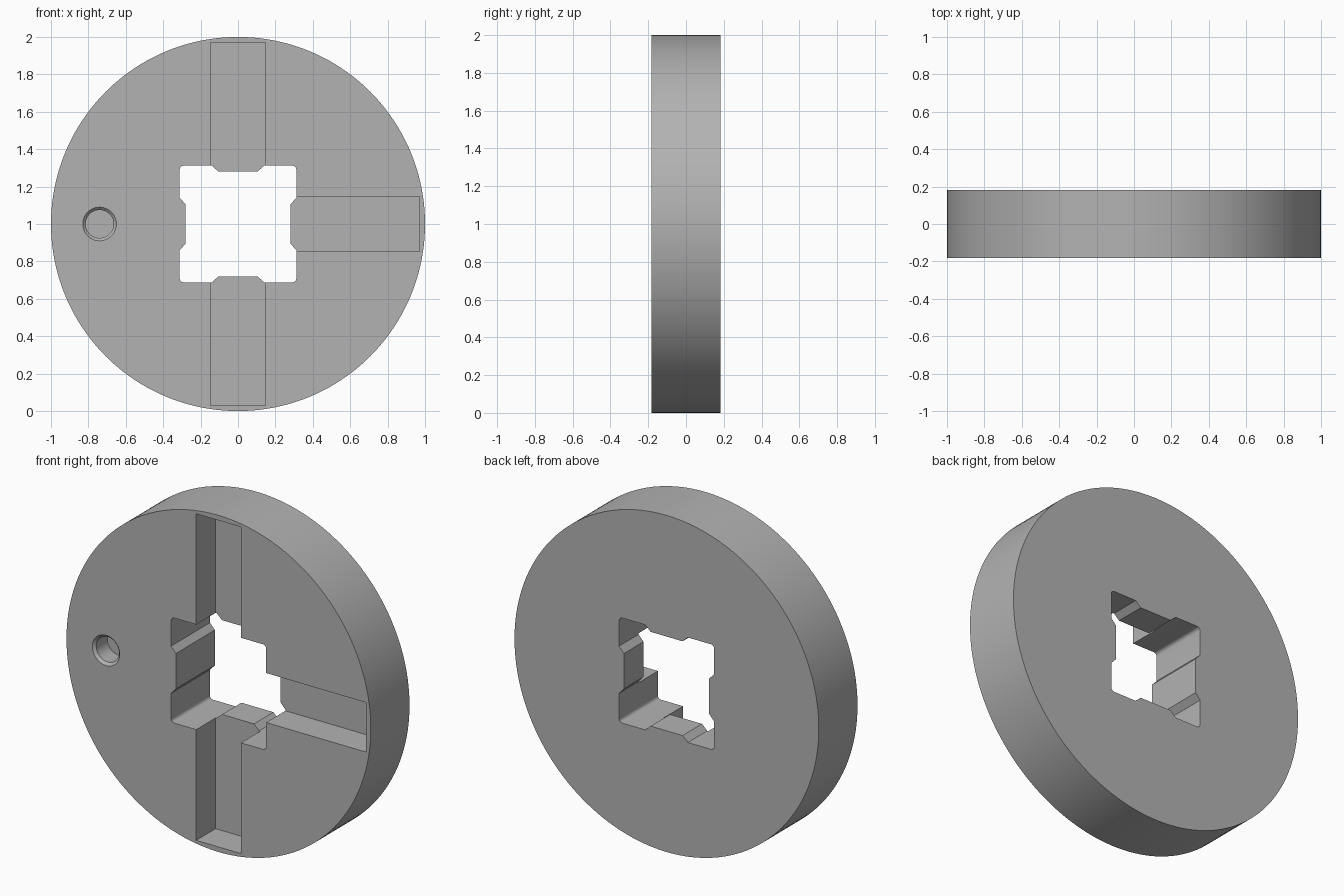
import bpy, bmesh, math
from mathutils import Vector

cube = bpy.data.objects.get("Cube")
if cube:
    bpy.data.objects.remove(cube)

HALF = 0.182      # half thickness of the disc
SLOT_DEPTH = 0.182
MID = 1.0         # height of the disc axis

grey = bpy.data.materials.new("plain grey")
grey.use_nodes = True
grey.diffuse_color = (0.45, 0.45, 0.45, 1)
grey.node_tree.nodes["Principled BSDF"].inputs["Base Color"].default_value = grey.diffuse_color


def loft(name, sections):
    """Solid through matching outlines, each given as (y, list of (x, z))."""
    bm = bmesh.new()
    rings = [[bm.verts.new((x, y, z + MID)) for x, z in pts] for y, pts in sections]
    n = len(rings[0])
    for a, b in zip(rings, rings[1:]):
        for i in range(n):
            j = (i + 1) % n
            bm.faces.new((a[i], a[j], b[j], b[i]))
    bm.faces.new(rings[0])
    bm.faces.new(rings[-1])
    bmesh.ops.recalc_face_normals(bm, faces=bm.faces)
    mesh = bpy.data.meshes.new(name)
    bm.to_mesh(mesh)
    bm.free()
    mesh.materials.append(grey)
    obj = bpy.data.objects.new(name, mesh)
    bpy.context.collection.objects.link(obj)
    return obj


def circle(radius, n, cx=0.0):
    return [(cx + radius * math.cos(2 * math.pi * i / n),
             radius * math.sin(2 * math.pi * i / n)) for i in range(n)]


def rect(x0, x1, z0, z1):
    return [(x0, z0), (x1, z0), (x1, z1), (x0, z1)]


def opening_outline(side=0.312, lip=0.28, base=0.14, tip=0.105, r=0.02):
    """Square with rounded corners and a chamfered lip on every side."""
    quarter = [(side, -base), (lip, -tip), (lip, tip), (side, base)]
    for k in range(5):
        a = k * math.pi / 8
        quarter.append((side - r + r * math.cos(a), side - r + r * math.sin(a)))
    pts = []
    for c, s in ((1, 0), (0, 1), (-1, 0), (0, -1)):
        pts += [(x * c - z * s, x * s + z * c) for x, z in quarter]
    return pts


# Main disc
disc = loft("disc", [(y, circle(1.0, 160)) for y in (-HALF, HALF)])

# Central through opening
square = opening_outline()
cutters = [loft("opening_cutter", [(-0.3, square), (0.3, square)])]

# Front slots: one vertical pair joined across the opening, one to the left side
for name, shape in (("vertical_slot_cutter", rect(-0.147, 0.147, -0.97, 0.97)),
                    ("side_slot_cutter", rect(0, 0.97, -0.147, 0.147))):
    cutters.append(loft(name, [(-0.3, shape), (-HALF + SLOT_DEPTH, shape)]))

# Blind pin hole with a chamfered mouth
PIN_X = -0.74
cutters.append(loft("pin_hole_cutter", [
    (-HALF - 0.02, circle(0.11, 48, PIN_X)),
    (-HALF + 0.015, circle(0.075, 48, PIN_X)),
    (-HALF + 0.12, circle(0.075, 48, PIN_X))]))

# Cut, then discard the cutters
bpy.context.view_layer.objects.active = disc
disc.select_set(True)
for cutter in cutters:
    mod = disc.modifiers.new("cut", 'BOOLEAN')
    mod.operation = 'DIFFERENCE'
    mod.solver = 'EXACT'
    mod.object = cutter
    bpy.ops.object.modifier_apply(modifier=mod.name)
    bpy.data.objects.remove(cutter)

for obj in bpy.context.selected_objects:
    obj.select_set(obj == disc)
bpy.ops.object.shade_smooth_by_angle(angle=math.radians(30))
